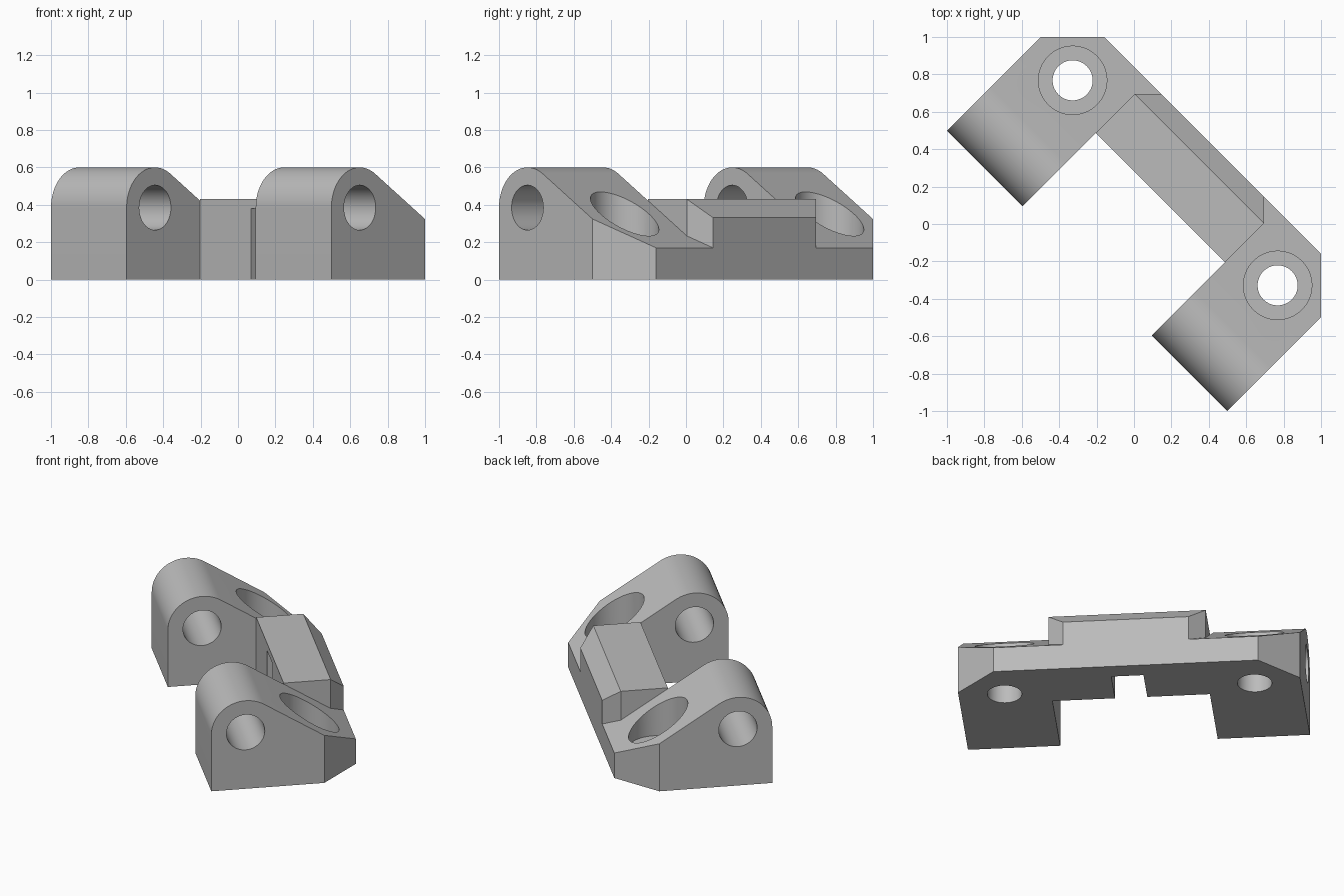
import bpy, bmesh
from math import sin, cos, radians
from mathutils import Vector, Matrix

default = bpy.data.objects.get("Cube")
if default:
    bpy.data.objects.remove(default, do_unlink=True)

grey = bpy.data.materials.new("plain grey")
grey.use_nodes = True
grey.diffuse_color = (0.5, 0.5, 0.5, 1)
grey.node_tree.nodes["Principled BSDF"].inputs["Base Color"].default_value = (0.5, 0.5, 0.5, 1)

# Local frame: X along the bracket, Y towards its back
HALF, INNER = 1.06, 0.488
BACK, STEP = 0.594, 0.2
EYE_Y, EYE_Z, EYE_R = -0.139, 0.385, 0.215


def make(name, bm):
    bmesh.ops.recalc_face_normals(bm, faces=bm.faces)
    mesh = bpy.data.meshes.new(name)
    bm.to_mesh(mesh)
    bm.free()
    mesh.materials.append(grey)
    obj = bpy.data.objects.new(name, mesh)
    bpy.context.collection.objects.link(obj)
    return obj


def box(lo, hi):
    lo, hi = Vector(lo), Vector(hi)
    bm = bmesh.new()
    bmesh.ops.create_cube(bm, size=1)
    bmesh.ops.scale(bm, verts=bm.verts, vec=hi - lo)
    bmesh.ops.translate(bm, verts=bm.verts, vec=(lo + hi) / 2)
    return bm


def cylinder(radius, depth, center, along_x=False):
    bm = bmesh.new()
    turn = Matrix.Rotation(radians(90), 4, 'Y') if along_x else Matrix()
    bmesh.ops.create_cone(bm, cap_ends=True, segments=64, radius1=radius, radius2=radius,
                          depth=depth, matrix=Matrix.Translation(center) @ turn)
    return bm


def slice_off(bm, point, normal):
    """Remove everything beyond a plane and cap the opening."""
    bmesh.ops.bisect_plane(bm, geom=bm.verts[:] + bm.edges[:] + bm.faces[:],
                           plane_co=point, plane_no=normal, clear_outer=True)
    bmesh.ops.holes_fill(bm, edges=[e for e in bm.edges if e.is_boundary], sides=0)


def activate(obj):
    bpy.ops.object.select_all(action='DESELECT')
    obj.select_set(True)
    bpy.context.view_layer.objects.active = obj


def combine(target, bm, operation):
    tool = make("cutter", bm)
    tool.hide_render = True
    mod = target.modifiers.new("shape", 'BOOLEAN')
    mod.operation, mod.solver, mod.object = operation, 'EXACT', tool
    activate(target)
    bpy.ops.object.modifier_apply(modifier=mod.name)
    bpy.data.objects.remove(tool, do_unlink=True)


# Side profile: rounded nose, sloping top, low back wall
profile = [(BACK, 0), (BACK, 0.17)]
start, steps = 57.3, 28
for i in range(steps + 1):
    a = radians(start + (180 - start) * i / steps)
    profile.append((EYE_Y + EYE_R * cos(a), EYE_Z + EYE_R * sin(a)))
profile.append((EYE_Y - EYE_R, 0))

bm = bmesh.new()
face = bm.faces.new([bm.verts.new((-HALF, y, z)) for y, z in profile])
ext = bmesh.ops.extrude_face_region(bm, geom=[face])
bmesh.ops.translate(bm, vec=(2 * HALF, 0, 0),
                    verts=[v for v in ext["geom"] if isinstance(v, bmesh.types.BMVert)])
for side in (-1, 1):
    slice_off(bm, (side * 0.82, BACK, 0), (side, 1, 0))
bracket = make("bracket_body", bm)

# Raised crossbar with bevelled back edge and corners
bar = box((-INNER, STEP - 0.05, 0.05), (INNER, BACK, 0.43))
slice_off(bar, (0, 0.495, 0.43), (0, 1, 1))
for side in (-1, 1):
    slice_off(bar, (side * INNER, 0.495, 0), (side, 1, 0))
combine(bracket, bar, 'UNION')

# Opening between the lugs and the slot in the crossbar
combine(bracket, box((-INNER, -1, -1), (INNER, STEP, 1)), 'DIFFERENCE')
combine(bracket, box((-0.1, 0, -1), (0.1, 0.47, 0.38)), 'DIFFERENCE')

# Pin holes, screw holes and counterbores
combine(bracket, cylinder(0.12, 3, (0, EYE_Y, EYE_Z), True), 'DIFFERENCE')
for side in (-1, 1):
    x, y = side * 0.775, 0.311
    combine(bracket, cylinder(0.107, 2, (x, y, 0)), 'DIFFERENCE')
    combine(bracket, cylinder(0.183, 1, (x, y, 0.16 + 0.5)), 'DIFFERENCE')

bracket.data.transform(Matrix.Rotation(radians(-45), 4, 'Z'))
activate(bracket)
bpy.ops.object.shade_smooth_by_angle(angle=radians(25))
